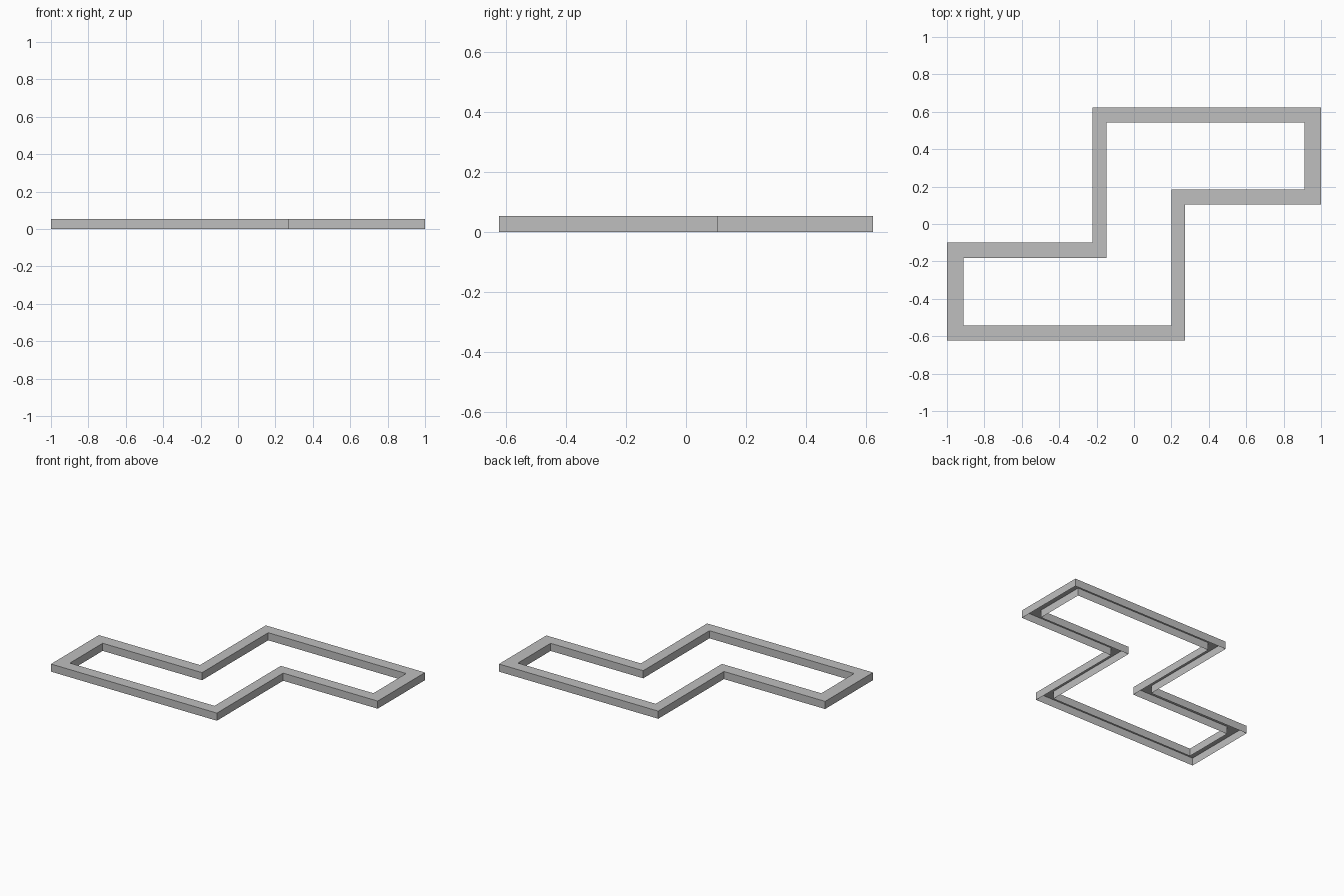
import bpy
import bmesh

HEIGHT = 0.053

cube = bpy.data.objects.get("Cube")
if cube:
    bpy.data.objects.remove(cube, do_unlink=True)

grey = bpy.data.materials.new("plain grey")
grey.use_nodes = True
colour = (0.52, 0.52, 0.52, 1)
grey.diffuse_color = colour
grey.node_tree.nodes["Principled BSDF"].inputs["Base Color"].default_value = colour

# Matching stepped outlines of the outer and inner walls
outer = [(-1, -0.623), (0.274, -0.623), (0.274, 0.104), (1, 0.104),
         (1, 0.623), (-0.223, 0.623), (-0.223, -0.098), (-1, -0.098)]
inner = [(-0.911, -0.543), (0.2, -0.543), (0.2, 0.184), (0.911, 0.184),
         (0.911, 0.543), (-0.148, 0.543), (-0.148, -0.183), (-0.911, -0.183)]

bm = bmesh.new()


def ring(outline, z):
    return [bm.verts.new((x, y, z)) for x, y in outline]


def bridge(a, b):
    for i in range(len(a)):
        j = (i + 1) % len(a)
        bm.faces.new((a[i], a[j], b[j], b[i]))


# Outer wall, mitred top and inner wall form a channel open underneath
rings = [ring(outer, 0), ring(outer, HEIGHT), ring(inner, HEIGHT), ring(inner, 0)]
for lower, upper in zip(rings, rings[1:]):
    bridge(lower, upper)

mesh = bpy.data.meshes.new("stepped_border")
bm.to_mesh(mesh)
bm.free()
mesh.materials.append(grey)
border = bpy.data.objects.new("stepped_border", mesh)
bpy.context.collection.objects.link(border)
